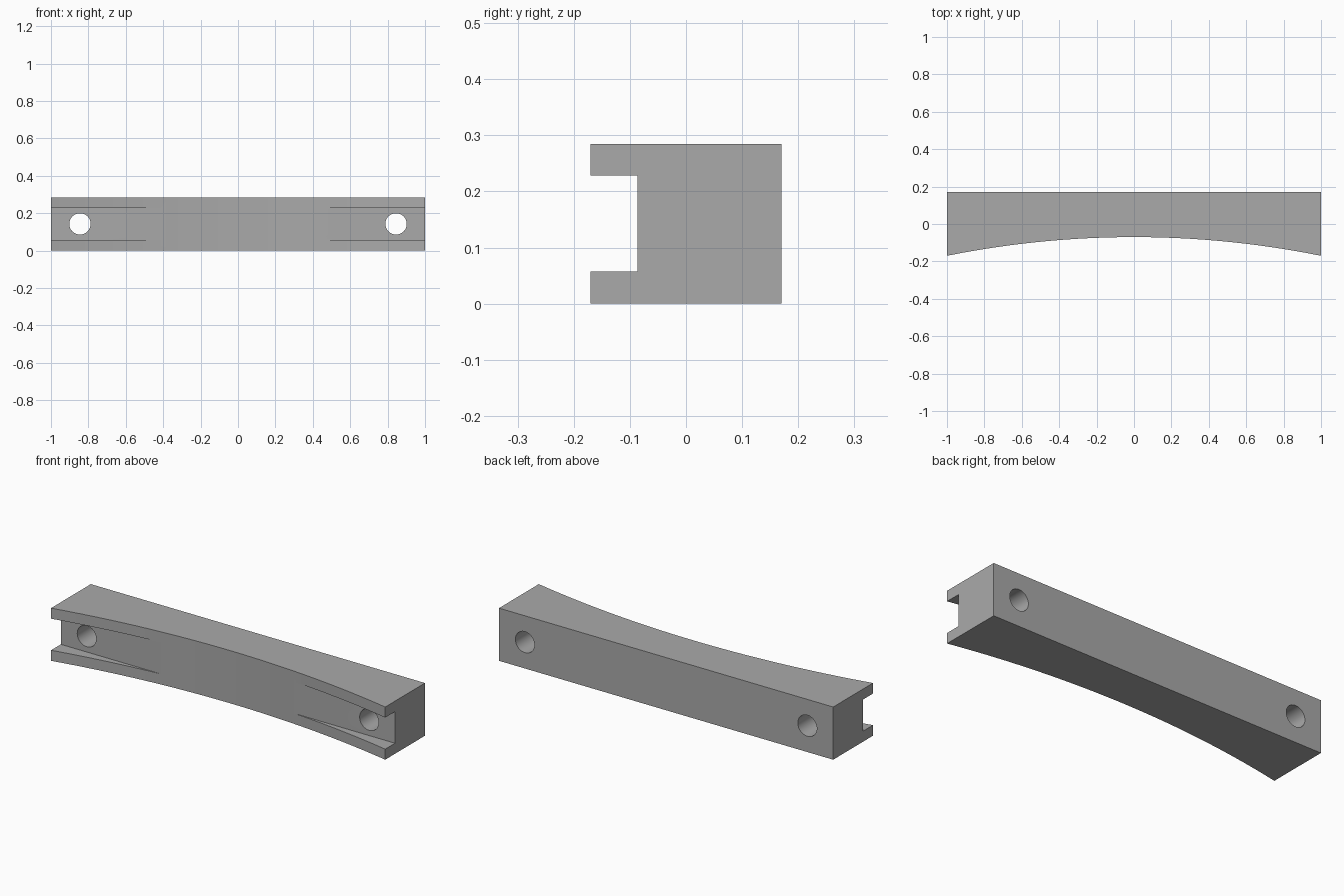
import bpy, bmesh, math
from mathutils import Vector

cube = bpy.data.objects.get("Cube")
if cube:
    bpy.data.objects.remove(cube, do_unlink=True)

HEIGHT, BACK, END, MID = 0.285, 0.17, -0.17, -0.07
SLOT_BOTTOM, SLOT_TOP, SLOT_FLOOR = 0.057, 0.228, -0.086
HOLE_X, HOLE_R = 0.845, 0.057
SEGMENTS = 48

grey = bpy.data.materials.new("plain grey")
grey.use_nodes = True
grey.diffuse_color = (0.4, 0.4, 0.4, 1)
grey.node_tree.nodes["Principled BSDF"].inputs["Base Color"].default_value = (0.4, 0.4, 0.4, 1)


def cut(target, cutter):
    cutter.hide_render = True
    mod = target.modifiers.new("cut", 'BOOLEAN')
    mod.operation, mod.solver, mod.object = 'DIFFERENCE', 'EXACT', cutter
    bpy.context.view_layer.objects.active = target
    bpy.ops.object.modifier_apply(modifier=mod.name)
    bpy.data.objects.remove(cutter, do_unlink=True)


# Bar: straight back, front hollowed by a shallow circular arc
sag = MID - END
radius = (1 + sag * sag) / (2 * sag)
half = math.asin(1 / radius)
angles = [half * (2 * i / SEGMENTS - 1) for i in range(SEGMENTS + 1)]
outline = [(radius * math.sin(a), MID - radius * (1 - math.cos(a))) for a in angles]
outline += [(1, BACK), (-1, BACK)]

bm = bmesh.new()
base = bm.faces.new([bm.verts.new((x, y, 0)) for x, y in outline])
top = bmesh.ops.extrude_face_region(bm, geom=[base])["geom"]
bmesh.ops.translate(bm, vec=Vector((0, 0, HEIGHT)),
                    verts=[v for v in top if isinstance(v, bmesh.types.BMVert)])
bmesh.ops.recalc_face_normals(bm, faces=bm.faces)
mesh = bpy.data.meshes.new("curved_bar")
bm.to_mesh(mesh)
bm.free()
mesh.materials.append(grey)
bar = bpy.data.objects.new("curved_bar", mesh)
bpy.context.collection.objects.link(bar)

# Flat-floored slot that runs out where the arc passes its floor
depth = 0.4
bpy.ops.mesh.primitive_cube_add(
    size=1, location=(0, SLOT_FLOOR - depth / 2, (SLOT_BOTTOM + SLOT_TOP) / 2))
slot = bpy.context.object
slot.name = "slot_cutter"
slot.scale = (3, depth, SLOT_TOP - SLOT_BOTTOM)
bpy.context.view_layer.update()
cut(bar, slot)

# Screw holes through each end
for side in (-1, 1):
    bpy.ops.mesh.primitive_cylinder_add(
        vertices=48, radius=HOLE_R, depth=1,
        location=(side * HOLE_X, 0, HEIGHT / 2), rotation=(math.pi / 2, 0, 0))
    bpy.context.object.name = "hole_cutter"
    cut(bar, bpy.context.object)

bpy.ops.object.select_all(action='DESELECT')
bar.select_set(True)
bpy.context.view_layer.objects.active = bar
bpy.ops.object.shade_smooth_by_angle(angle=math.radians(30))
